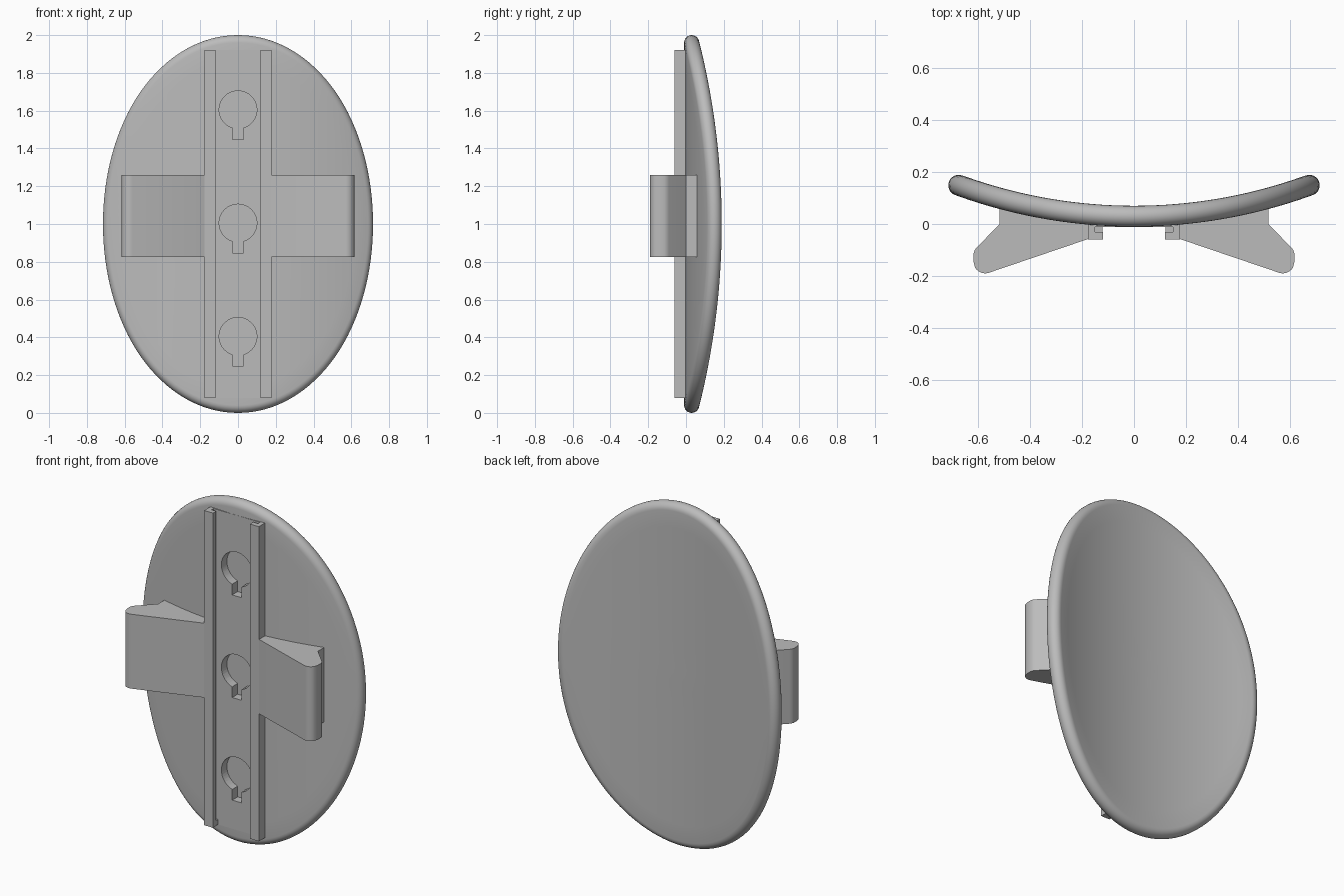
import bpy, bmesh, math
from mathutils import Vector

if "Cube" in bpy.data.objects:
    bpy.data.objects.remove(bpy.data.objects["Cube"])

grey = bpy.data.materials.new("plain grey")
grey.use_nodes = True
grey.diffuse_color = (0.5, 0.5, 0.5, 1)
grey.node_tree.nodes["Principled BSDF"].inputs["Base Color"].default_value = (0.5, 0.5, 0.5, 1)


def finish(name, bm, smooth=True):
    bmesh.ops.recalc_face_normals(bm, faces=bm.faces)
    mesh = bpy.data.meshes.new(name)
    bm.to_mesh(mesh)
    bm.free()
    mesh.materials.append(grey)
    ob = bpy.data.objects.new(name, mesh)
    bpy.context.collection.objects.link(ob)
    if smooth:
        shade(ob)
    return ob


def shade(ob):
    bpy.ops.object.select_all(action="DESELECT")
    ob.select_set(True)
    bpy.context.view_layer.objects.active = ob
    bpy.ops.object.shade_smooth_by_angle(angle=math.radians(30))


def prism(name, points, offset, smooth=True):
    """Extrude a closed outline of 3D points by an offset."""
    bm = bmesh.new()
    face = bm.faces.new([bm.verts.new(p) for p in points])
    ext = bmesh.ops.extrude_face_region(bm, geom=[face])
    verts = [g for g in ext["geom"] if isinstance(g, bmesh.types.BMVert)]
    bmesh.ops.translate(bm, vec=Vector(offset), verts=verts)
    return finish(name, bm, smooth)


def plan_prism(name, outline, z0, z1, side=1):
    return prism(name, [(side * x, y, z0) for x, y in outline], (0, 0, z1 - z0))


# Oval shield: a rounded elliptical slab bent around a vertical axis
HALF, RADIUS, SEGS = 0.04, 1.97, 128
A, B = 0.729 - HALF, 1.0 - HALF


def bend(u, d, z):
    t = u / RADIUS
    r = RADIUS - d
    return (r * math.sin(t), RADIUS + 0.03 - r * math.cos(t), z + 1)


section = [(k / 10, 0, -HALF) for k in range(1, 10)]
section += [(1, HALF * math.cos(a), HALF * math.sin(a))
            for a in [math.pi * (k / 12 - 0.5) for k in range(13)]]
section += [(k / 10, 0, HALF) for k in range(9, 0, -1)]

bm = bmesh.new()
rings = []
for scale, out, depth in section:
    ring = []
    for i in range(SEGS):
        a = math.tau * i / SEGS
        n = Vector((math.cos(a) / A, math.sin(a) / B)).normalized()
        ring.append(bm.verts.new(bend(scale * A * math.cos(a) + out * n.x, depth,
                                      scale * B * math.sin(a) + out * n.y)))
    rings.append(ring)
for r0, r1 in zip(rings, rings[1:]):
    for i in range(SEGS):
        j = (i + 1) % SEGS
        bm.faces.new((r0[i], r0[j], r1[j], r1[i]))
for ring, depth in ((rings[0], -HALF), (rings[-1], HALF)):
    centre = bm.verts.new(bend(0, depth, 0))
    for i in range(SEGS):
        bm.faces.new((ring[i], ring[(i + 1) % SEGS], centre))
shield = finish("oval_shield", bm)

# Flat strip between the rails
LOW, HIGH = 0.08, 1.92
strip = plan_prism("centre_strip", [(-0.175, -0.011), (0.175, -0.011),
                                    (0.175, 0.03), (-0.175, 0.03)], LOW, HIGH)

# Blind keyhole pockets
for z in (0.405, 1.005, 1.605):
    gap = math.asin(0.3)
    outline = []
    for k in range(41):
        a = -math.pi / 2 + gap + (math.tau - 2 * gap) * k / 40
        outline.append((0.1 * math.cos(a), -0.1, z + 0.1 * math.sin(a)))
    outline += [(-0.03, -0.1, z - 0.158), (0.03, -0.1, z - 0.158)]
    cutter = prism("keyhole_cutter", outline, (0, 0.14, 0), False)
    cutter.hide_render = True
    for ob in (shield, strip):
        mod = ob.modifiers.new("keyhole", "BOOLEAN")
        mod.operation, mod.solver, mod.object = "DIFFERENCE", "EXACT", cutter
        bpy.context.view_layer.objects.active = ob
        # The cut goes before the shading modifier, if there is one
        bpy.ops.object.modifier_move_to_index(modifier=mod.name, index=0)
        bpy.ops.object.modifier_apply(modifier=mod.name)
    bpy.data.objects.remove(cutter)
for ob in (shield, strip):
    shade(ob)

# Grooved rails, groove stops and side arms
rail = [(0.12, -0.06), (0.177, -0.06), (0.177, 0.02), (0.15, 0.02),
        (0.15, -0.03), (0.12, -0.03)]
stop = [(0.122, -0.032), (0.152, -0.032), (0.152, 0.01), (0.122, 0.01)]
arm = [(0.17, 0.02), (0.17, -0.055), (0.177, -0.058)]
for k in range(13):
    a = math.radians(-107 + 152 * k / 12)
    arm.append((0.573 + 0.045 * math.cos(a), -0.145 + 0.045 * math.sin(a)))
arm[-6:] = [(0.618, -0.145), (0.618, -0.115), (0.613, -0.1), (0.605, -0.09)]
arm += [(0.517, 0), (0.517, 0.08)]
for side, word in ((1, "left"), (-1, "right")):
    plan_prism(word + "_rail", rail, LOW, HIGH, side)
    plan_prism(word + "_groove_stop", stop, LOW, LOW + 0.03, side)
    plan_prism(word + "_arm", arm, 0.825, 1.26, side)
